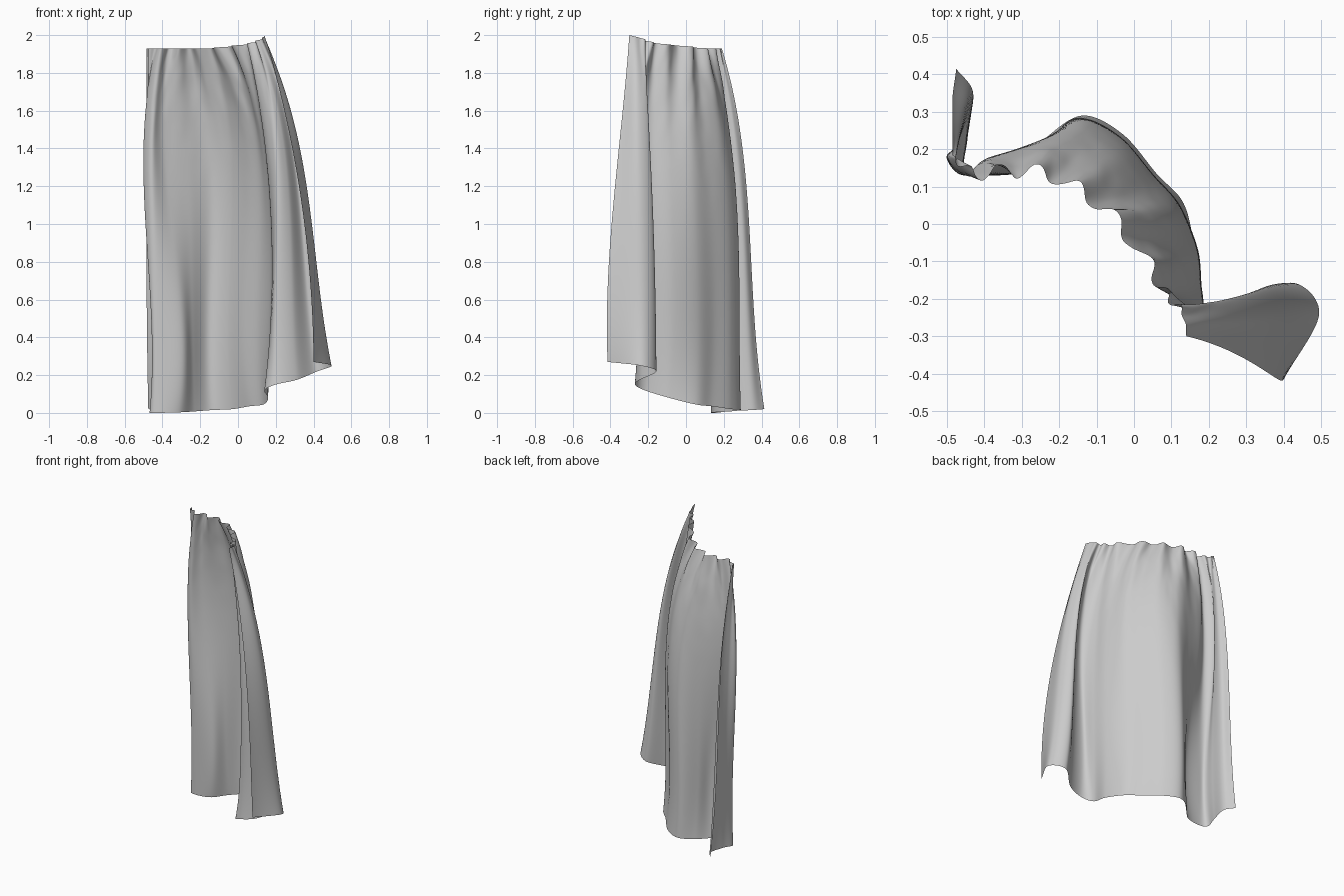
import bpy, math
from mathutils import Vector, noise

if "Cube" in bpy.data.objects:
    bpy.data.objects.remove(bpy.data.objects["Cube"])

# Horizontal cross-sections of the hanging cloth, from left edge to right edge
top = [(-.485, .19), (-.475, .17), (-.42, .135), (-.33, .142), (-.24, .135), (-.14, .085),
       (-.04, .0), (.05, -.13), (.095, -.20), (.13, -.235), (.14, -.30)]
upper = [(-.485, .287), (-.462, .255), (-.475, .205), (-.498, .175), (-.45, .132), (-.385, .178),
         (-.265, .21), (-.15, .23), (-.06, .19), (.03, .10), (.09, .02), (.118, -.08),
         (.13, -.18), (.175, -.25), (.22, -.24), (.257, -.20), (.283, -.26), (.245, -.335)]
middle = [(-.485, .338), (-.447, .30), (-.46, .22), (-.485, .165), (-.44, .13), (-.345, .165),
          (-.25, .22), (-.14, .277), (-.04, .235), (.05, .135), (.125, .045), (.168, -.07),
          (.178, -.18), (.205, -.26), (.275, -.245), (.335, -.175), (.38, -.25), (.338, -.385)]
hem = [(-.475, .415, .02), (-.43, .35, .015), (-.45, .24, .01), (-.467, .16, 0),
       (-.42, .132, 0), (-.31, .15, .003), (-.23, .235, .008), (-.135, .29, .015),
       (-.03, .24, .02), (.06, .135, .035), (.135, .05, .045), (.16, -.09, .08),
       (.14, -.22, .12), (.20, -.27, .15), (.31, -.245, .175), (.42, -.157, .22),
       (.495, -.24, .25), (.40, -.415, .27)]
LEVELS = (0, .23, .52, 1)
COLS, ROWS, PLEATS = 220, 120, 10


def spline(points, u):
    """Smooth curve through the points, u from 0 to 1."""
    p = [Vector((*q, 0)[:3]) for q in points]
    s = u * (len(p) - 1)
    i = min(int(s), len(p) - 2)
    f = s - i
    b, c = p[i], p[i + 1]
    a = p[i - 1] if i else 2 * b - c
    d = p[i + 2] if i + 2 < len(p) else 2 * c - b
    return .5 * (2 * b + (c - a) * f + (2 * a - 5 * b + 4 * c - d) * f * f
                 + (3 * b - a - 3 * c + d) * f ** 3)


def weights(t):
    """Cubic blend between the four levels."""
    return [math.prod((t - b) / (a - b) for b in LEVELS if b != a) for a in LEVELS]


# Loft the sections and add gathers that fade out below the waistband
verts = []
for r in range(ROWS + 1):
    t = (r / ROWS) ** 1.3
    w = weights(t)
    for c in range(COLS + 1):
        u = c / COLS
        pts = [spline(s, u) for s in (top, upper, middle, hem)]
        p = sum((q * k for q, k in zip(pts, w)), Vector())
        tangent = spline(top, min(u + .04, 1)) - spline(top, max(u - .04, 0))
        normal = Vector((tangent.y, -tangent.x, 0)).normalized()
        fade = math.exp(-t * 7) * min(1, 4 * u, 3 * (1 - u))
        pleat = math.sin(2 * math.pi * PLEATS * u + .6 * math.sin(9 * u)) * .02
        crease = noise.noise(Vector((u * 40, t * 14, 3))) * .006
        p += normal * (pleat + crease) * fade
        z_top = 1.928 + .072 * max(0, (u - .45) / .55) ** 1.3
        p.z = z_top + (pts[3].z - z_top) * t
        verts.append(p)

n = COLS + 1
faces = [(r * n + c, (r + 1) * n + c, (r + 1) * n + c + 1, r * n + c + 1)
         for r in range(ROWS) for c in range(COLS)]
mesh = bpy.data.meshes.new("draped_cloth")
mesh.from_pydata(verts, [], faces)
mesh.polygons.foreach_set("use_smooth", [True] * len(faces))
cloth = bpy.data.objects.new("draped_cloth", mesh)
bpy.context.collection.objects.link(cloth)
